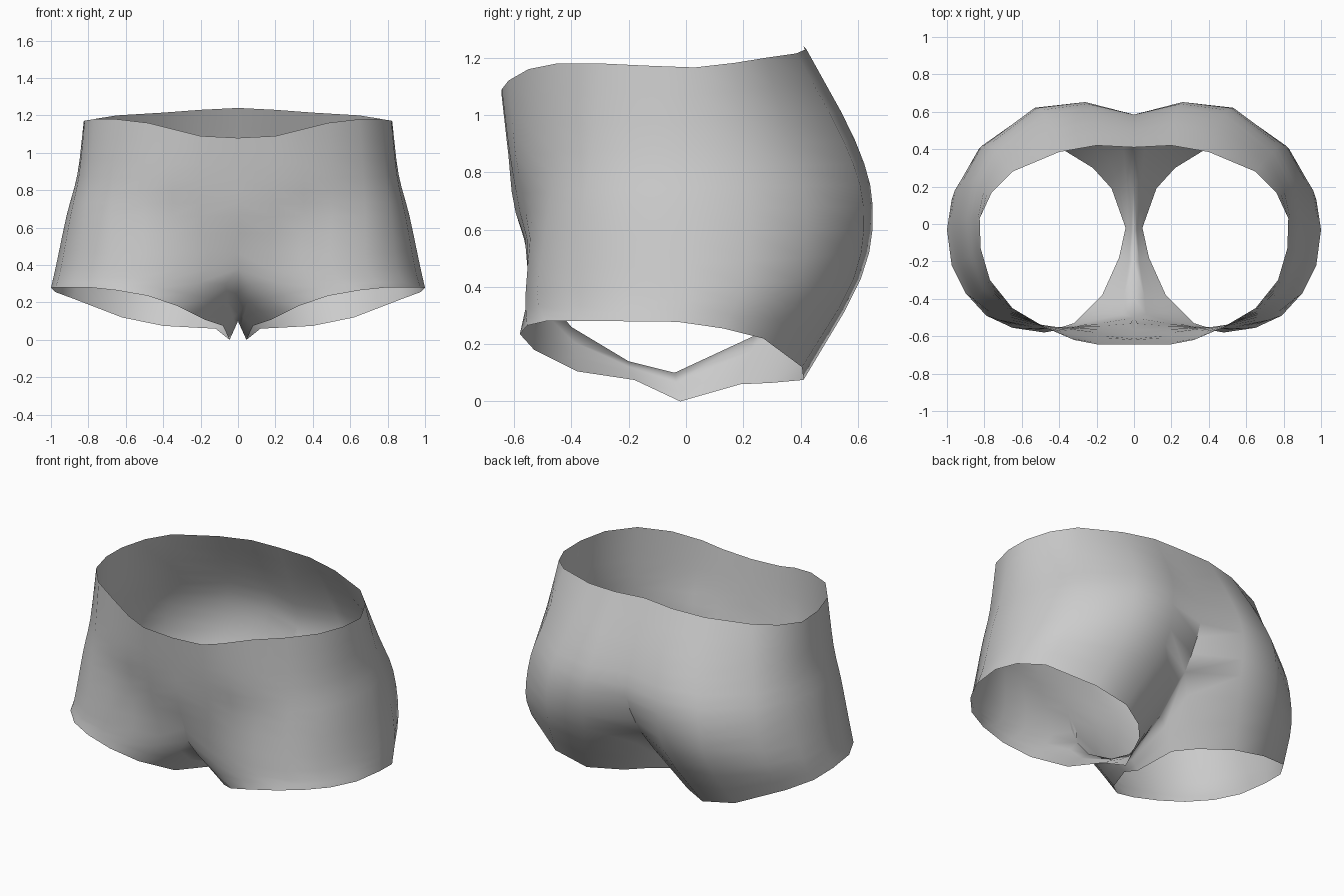
import bpy, bmesh
from mathutils import Vector

if "Cube" in bpy.data.objects:
    bpy.data.objects.remove(bpy.data.objects["Cube"])

STEPS = 3  # spans between neighbouring cross-sections


def ring(xy, z_front, z_back):
    """Half cross-section from front centre to back centre, tilted in z."""
    y0, y1 = xy[0][1], xy[-1][1]
    return [Vector((x, y, z_front + (z_back - z_front) * (y - y0) / (y1 - y0)))
            for x, y in xy]


def spline(pts, steps):
    """Catmull-Rom curve through the points."""
    p = [2 * pts[0] - pts[1]] + pts + [2 * pts[-1] - pts[-2]]
    out = []
    for i in range(1, len(p) - 2):
        a, b, c, d = p[i - 1:i + 3]
        for s in range(steps):
            t = s / steps
            out.append(0.5 * (2 * b + (c - a) * t + (2 * a - 5 * b + 4 * c - d) * t * t
                              + (3 * b - a - 3 * c + d) * t ** 3))
    return out + [pts[-1]]


# Waist edge
waist = [Vector(p) for p in (
    (0, -.645, 1.08), (.2, -.643, 1.09), (.32, -.62, 1.12), (.48, -.55, 1.16),
    (.65, -.45, 1.18), (.77, -.3, 1.18), (.82, -.13, 1.172), (.825, .03, 1.166),
    (.76, .17, 1.182), (.65, .28, 1.2), (.4, .385, 1.215), (.2, .42, 1.23), (0, .41, 1.24))]

# Upper hip, full hip and top of thigh
upper = ring([(0, -.62), (.2, -.615), (.35, -.595), (.5, -.545), (.67, -.455), (.79, -.33),
              (.85, -.15), (.858, .03), (.82, .2), (.72, .36), (.46, .55), (.22, .59),
              (0, .535)], .86, .91)
hip = ring([(0, -.595), (.2, -.58), (.35, -.56), (.5, -.538), (.68, -.48), (.82, -.36),
            (.895, -.18), (.915, .03), (.88, .22), (.78, .42), (.52, .62), (.26, .652),
            (0, .585)], .66, .68)
thigh = ring([(0, -.5), (.17, -.53), (.34, -.555), (.5, -.56), (.69, -.52), (.85, -.4),
              (.945, -.2), (.972, 0), (.945, .2), (.83, .4), (.55, .585), (.28, .61),
              (0, .45)], .38, .42)

# Leg opening: outer part, then the inner part running back to front
leg = [Vector(p) for p in (
    (.25, -.46, .145), (.32, -.53, .18), (.48, -.58, .235), (.65, -.555, .265),
    (.79, -.49, .28), (.9, -.37, .28), (.975, -.22, .28), (1, -.03, .278),
    (.975, .13, .255), (.88, .27, .22), (.62, .405, .12), (.4, .41, .075), (.22, .3, .065))]
inner = [Vector(p) for p in ((.12, .19, .06), (.045, -.02, 0), (.08, -.18, .075), (.17, -.38, .105))]
seam = [Vector(p) for p in ((0, .24, .23), (0, -.04, .1), (0, -.2, .14), (0, -.4, .26))]

bm = bmesh.new()
# Body panels: one curve per column from waist to leg opening
cols = [[bm.verts.new(v) for v in spline(list(c), STEPS)]
        for c in zip(waist, upper, hip, thigh, leg)]
# Crotch gusset: short strips from centre seam to inner leg edge
strips = [[bm.verts.new(a.lerp(b, i / STEPS)) for i in range(STEPS + 1)]
          for a, b in zip(seam, inner)]


def bridge(a, b):
    for i in range(len(a) - 1):
        bm.faces.new((a[i], a[i + 1], b[i + 1], b[i]))


for a, b in zip(cols, cols[1:]):
    bridge(a, b)
low = lambda c: c[-STEPS - 1:]
loop = [low(cols[-1])] + strips + [low(cols[0])]
for a, b in zip(loop, loop[1:]):
    bridge(a, b)

me = bpy.data.meshes.new("shorts")
bm.to_mesh(me)
bm.free()
shorts = bpy.data.objects.new("shorts", me)
bpy.context.collection.objects.link(shorts)

# Mirror to the other leg
mir = shorts.modifiers.new("mirror", 'MIRROR')
mir.use_clip = True
mir.merge_threshold = 0.001

mat = bpy.data.materials.new("light_grey_cloth")
mat.diffuse_color = (.6, .6, .6, 1)
mat.use_nodes = True
mat.node_tree.nodes["Principled BSDF"].inputs["Base Color"].default_value = mat.diffuse_color
me.materials.append(mat)
for p in me.polygons:
    p.use_smooth = True
